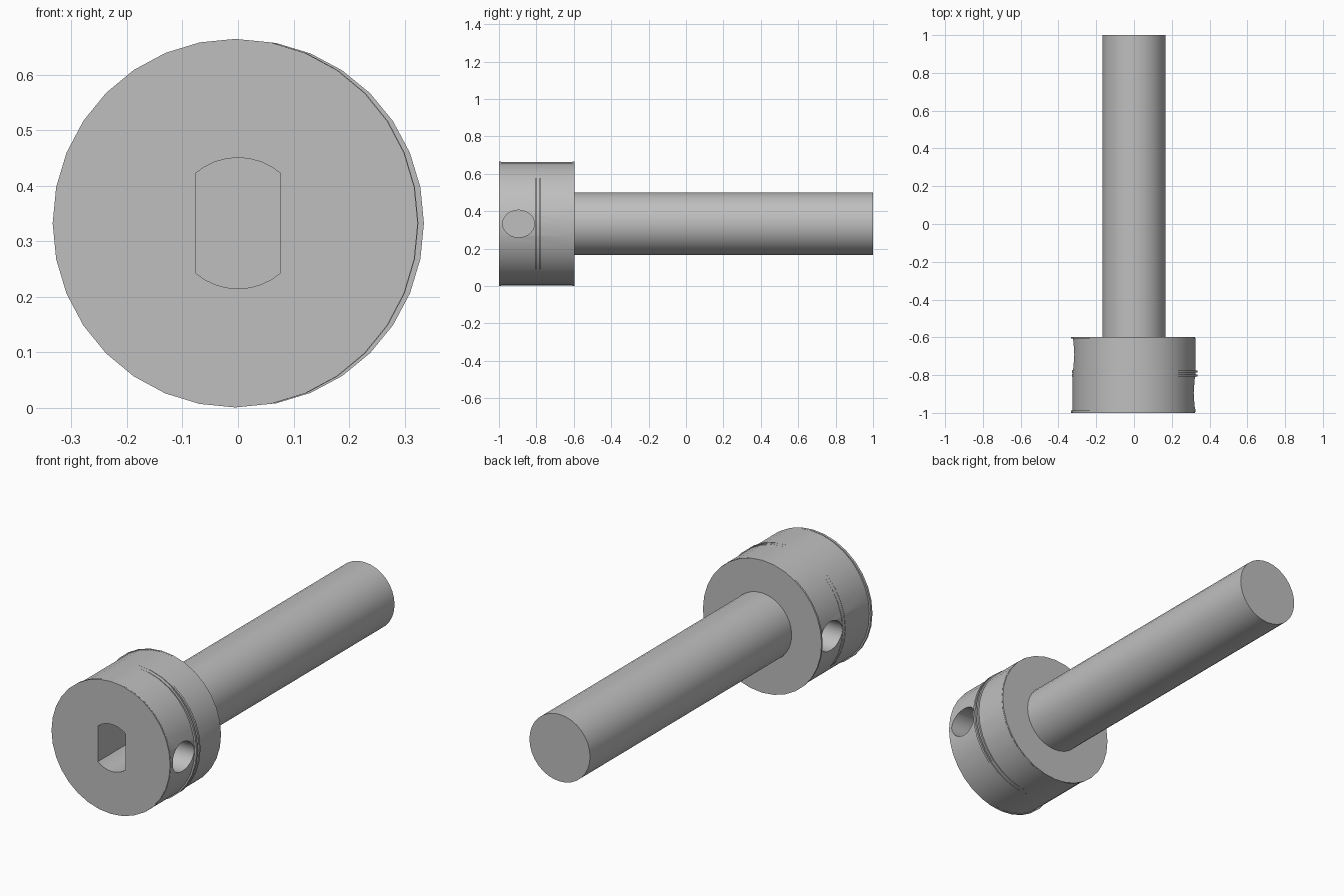
import bpy, bmesh, math
from mathutils import Vector

if "Cube" in bpy.data.objects:
    bpy.data.objects.remove(bpy.data.objects["Cube"])

CZ = 0.333  # height of the main axis
SEG = 32

grey = bpy.data.materials.new("plain_grey")
grey.diffuse_color = (0.52, 0.52, 0.52, 1)
grey.use_nodes = True
grey.node_tree.nodes["Principled BSDF"].inputs["Base Color"].default_value = grey.diffuse_color


def make(name, bm):
    bmesh.ops.recalc_face_normals(bm, faces=bm.faces)
    me = bpy.data.meshes.new(name)
    bm.to_mesh(me)
    bm.free()
    me.materials.append(grey)
    ob = bpy.data.objects.new(name, me)
    bpy.context.collection.objects.link(ob)
    return ob


def prism(name, outline, offset):
    """Closed prism from a list of 3D points, extruded by offset."""
    bm = bmesh.new()
    face = bm.faces.new([bm.verts.new(p) for p in outline])
    ext = bmesh.ops.extrude_face_region(bm, geom=[face], use_keep_orig=True)
    verts = [g for g in ext["geom"] if isinstance(g, bmesh.types.BMVert)]
    bmesh.ops.translate(bm, verts=verts, vec=Vector(offset))
    return make(name, bm)


def rod(name, rx, rz, y0, y1, cx=0.0):
    pts = [(cx + rx * math.sin(2 * math.pi * i / SEG), y0,
            CZ + rz * math.cos(2 * math.pi * i / SEG)) for i in range(SEG)]
    return prism(name, pts, (0, y1 - y0, 0))


def cut(ob, cutters):
    bpy.context.view_layer.objects.active = ob
    for c in cutters:
        m = ob.modifiers.new("cut", 'BOOLEAN')
        m.operation = 'DIFFERENCE'
        m.solver = 'EXACT'
        m.object = c
        bpy.ops.object.modifier_apply(modifier=m.name)


def smooth(ob):
    bpy.ops.object.select_all(action='DESELECT')
    ob.select_set(True)
    bpy.context.view_layer.objects.active = ob
    bpy.ops.object.shade_smooth_by_angle(angle=math.radians(30))


# Main parts: head, thin rims and shaft
head = rod("head", 0.325, 0.331, -0.995, -0.603)
front_rim = rod("front_rim", 0.329, 0.332, -1.0, -0.988, -0.005)
rear_rim = rod("rear_rim", 0.329, 0.332, -0.606, -0.597, -0.005)
shaft = rod("shaft", 0.168, 0.168, -0.61, 1.0)

# Two raised lines around the right side of the head
rings = [rod(f"ring_{i}", 0.331, 0.331, y, y + 0.011, 0.004)
         for i, y in enumerate((-0.807, -0.786))]

# Flat-sided socket in the front face
R, W = 0.118, 0.077
a = math.asin(W / R)
arc = [a * (i / 4 - 1) for i in range(9)]
outline = [(R * math.sin(t), -1.05, CZ + R * math.cos(t)) for t in arc]
outline += [(-R * math.sin(t), -1.05, CZ - R * math.cos(t)) for t in arc]
socket = prism("socket_cutter", outline, (0, 0.30, 0))

# Blind side holes, staggered along the head
holes = []
for side, y in ((1, -0.895), (-1, -0.69)):
    pts = [(side * 0.082, y + 0.085 * math.cos(2 * math.pi * i / 24),
            CZ + 0.073 * math.sin(2 * math.pi * i / 24)) for i in range(24)]
    holes.append(prism("side_hole_cutter", pts, (side * 0.4, 0, 0)))

cut(head, [socket] + holes)
for ob in [front_rim] + rings:
    cut(ob, [socket])
# Rings must not fill the hole edges
for ob in rings:
    cut(ob, holes)

for c in [socket] + holes:
    bpy.data.objects.remove(c, do_unlink=True)
for ob in [head, front_rim, rear_rim, shaft] + rings:
    smooth(ob)
